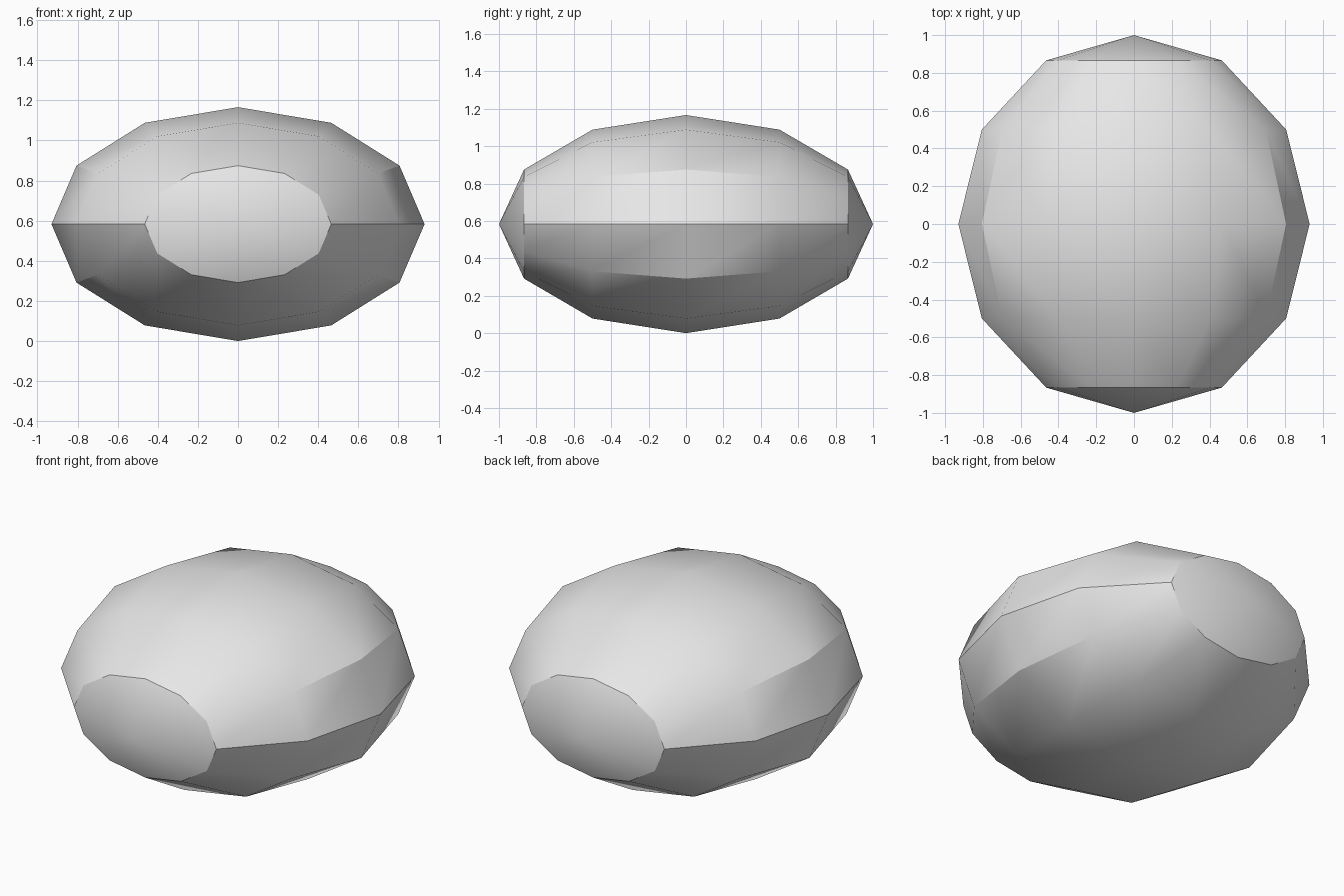
import bpy
import math

cube = bpy.data.objects.get("Cube")
if cube:
    bpy.data.objects.remove(cube, do_unlink=True)

# Plain grey surface
grey = bpy.data.materials.new("light_grey")
grey.use_nodes = True
colour = (0.8, 0.8, 0.8, 1)
grey.diffuse_color = colour
grey.node_tree.nodes["Principled BSDF"].inputs["Base Color"].default_value = colour

# Flattened low-poly ellipsoid with its poles at front and back
WIDTH, LENGTH, HEIGHT = 0.93, 1.0, 0.583
bpy.ops.mesh.primitive_uv_sphere_add(segments=12, ring_count=6, radius=1)
body = bpy.context.object
body.name = "ellipsoid_body"
body.rotation_euler.x = math.pi / 2
bpy.ops.object.transform_apply(location=False, rotation=True, scale=False)
body.scale = (WIDTH, LENGTH, HEIGHT)
body.location.z = HEIGHT
bpy.ops.object.transform_apply(location=True, rotation=True, scale=True)
body.data.materials.append(grey)

# Soft facets, keeping the steep edges crisp
bpy.ops.object.shade_smooth_by_angle(angle=math.radians(30))
